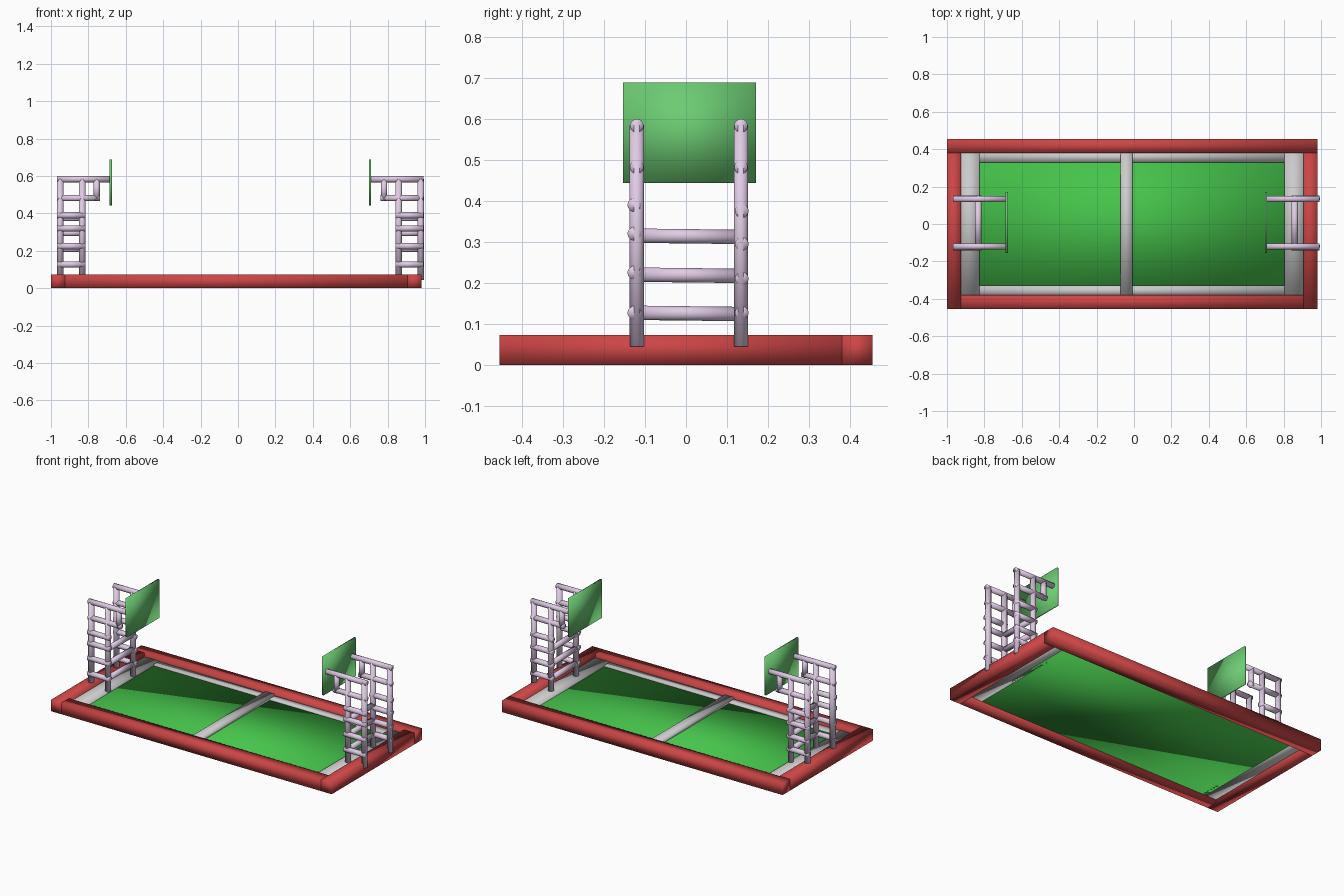
import bpy
from mathutils import Vector

if "Cube" in bpy.data.objects:
    bpy.data.objects.remove(bpy.data.objects["Cube"])


def material(name, rgb):
    m = bpy.data.materials.new(name)
    m.diffuse_color = (*rgb, 1)
    m.use_nodes = True
    m.node_tree.nodes["Principled BSDF"].inputs["Base Color"].default_value = m.diffuse_color
    return m


RED = material("red", (0.60, 0.06, 0.06))
GREEN = material("court_green", (0.06, 0.55, 0.07))
BOARD = material("board_green", (0.15, 0.60, 0.17))
LILAC = material("lilac", (0.74, 0.60, 0.78))
WHITE = material("line_grey", (0.65, 0.65, 0.65))


def finish(name, mat):
    ob = bpy.context.object
    ob.name = name
    ob.data.materials.append(mat)
    bpy.ops.object.shade_smooth()
    return ob


def box(name, lo, hi, mat):
    lo, hi = Vector(lo), Vector(hi)
    bpy.ops.mesh.primitive_cube_add(size=1, location=(lo + hi) / 2)
    bpy.context.object.scale = hi - lo
    bpy.ops.object.transform_apply(location=False, rotation=False, scale=True)
    return finish(name, mat)


def tube(name, a, b, r=0.0175):
    a, b = Vector(a), Vector(b)
    d = b - a
    bpy.ops.mesh.primitive_cylinder_add(vertices=24, radius=r, depth=d.length,
                                        location=(a + b) / 2)
    bpy.context.object.rotation_euler = d.to_track_quat('Z', 'Y').to_euler()
    return finish(name, LILAC)


# Red frame around the court
H = 0.073
box("back_rail", (-1, 0.38, 0), (0.98, 0.455, H), RED)
box("front_rail", (-0.925, -0.455, 0), (0.905, -0.38, H), RED)
box("left_rail", (-1, -0.455, 0), (-0.925, 0.38, H), RED)
box("right_rail", (0.905, -0.455, 0), (0.98, 0.38, H), RED)

# Playing surface
box("court_floor", (-0.85, -0.38, 0.02), (0.83, 0.38, 0.036), GREEN)

# Boundary and centre lines
for side, s in (("front", -1), ("back", 1)):
    y0, y1 = sorted((s * 0.33, s * 0.385))
    box(side + "_line", (-0.86, y0, 0.022), (0.845, y1, 0.045), WHITE)
box("left_line", (-0.93, -0.385, 0.02), (-0.825, 0.385, 0.048), WHITE)
box("right_line", (0.805, -0.385, 0.02), (0.91, 0.385, 0.048), WHITE)
box("centre_line", (-0.072, -0.385, 0.03), (-0.007, 0.385, 0.056), WHITE)

# Hoop towers at both ends, mirrored about the court centre
CX = 0.013
YS = {"front": (-0.12, (0.127, 0.225, 0.32, 0.39)),
      "back": (0.134, (0.127, 0.21, 0.295, 0.375))}


def tower(side, s):
    def X(x):
        return CX + s * x

    for row, (y, heights) in YS.items():
        n = f"{side}_{row}_"
        yb = y - 0.006 if row == "front" else y + 0.002
        # Uprights
        tube(n + "outer_post", (X(0.964), y, 0.045), (X(0.964), y, 0.585))
        tube(n + "inner_post", (X(0.846), y, 0.045), (X(0.846), y, 0.585))
        # Side rungs
        for i, z in enumerate(heights):
            tube(f"{n}side_rung_{i}", (X(0.828), yb, z), (X(0.98), yb, z), 0.0165)
        # Arms reaching to the board, joined by a short strut
        tube(n + "top_arm", (X(0.694), y, 0.583), (X(0.98), y, 0.583), 0.0165)
        tube(n + "lower_arm", (X(0.75), y, 0.482), (X(0.98), y, 0.482), 0.0165)
        tube(n + "strut", (X(0.768), y, 0.47), (X(0.768), y, 0.583), 0.0165)
    # Cross rungs between the inner posts
    for i, z in enumerate((0.127, 0.22, 0.315)):
        tube(f"{side}_cross_rung_{i}", (X(0.846), -0.12, z), (X(0.846), 0.134, z - 0.003))
    # Backboard
    x0, x1 = sorted((X(0.687), X(0.699)))
    box(side + "_backboard", (x0, -0.154, 0.443), (x1, 0.171, 0.688), BOARD)


tower("right", 1)
tower("left", -1)
